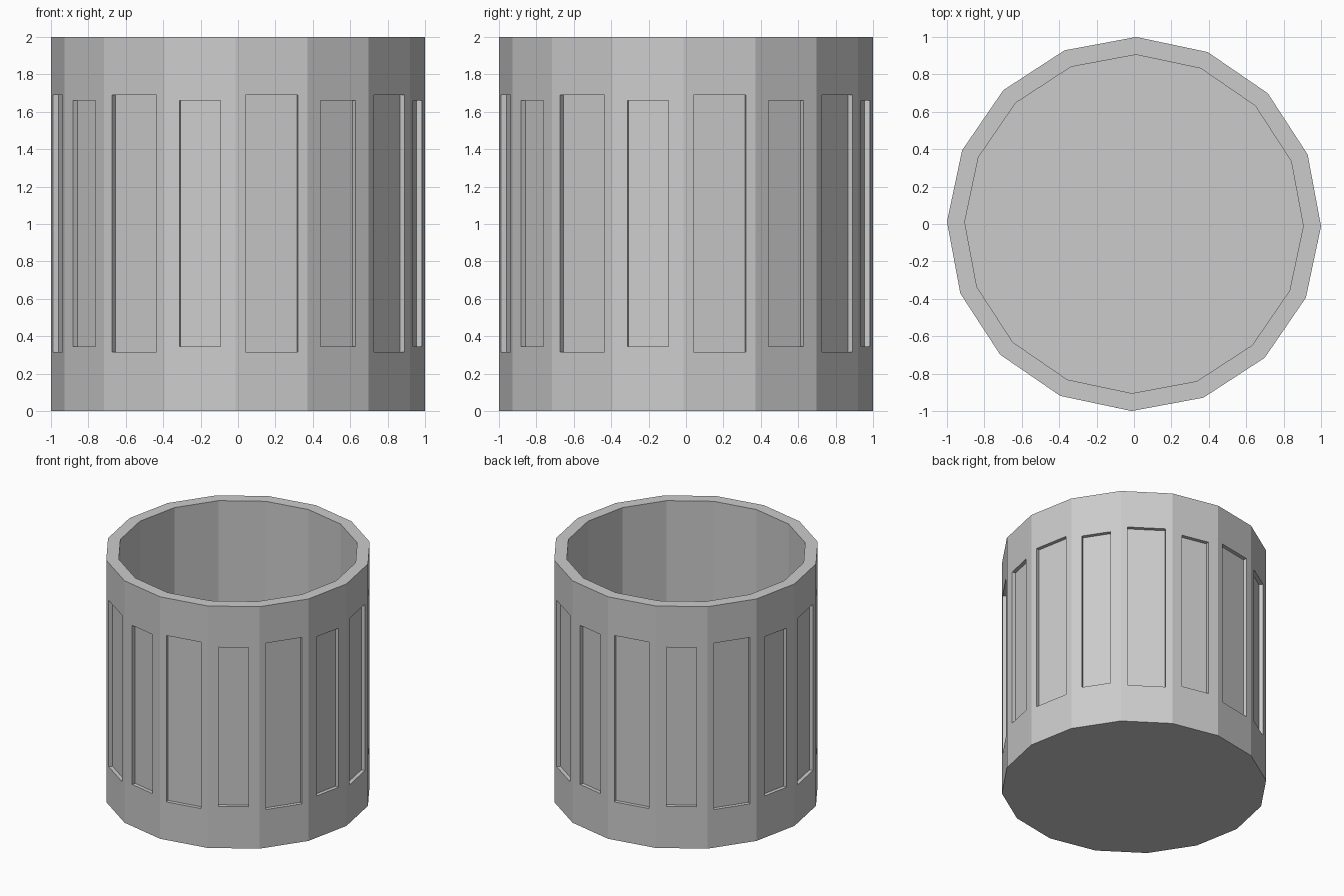
import bpy, bmesh
from math import sin, cos, pi, radians

if "Cube" in bpy.data.objects:
    bpy.data.objects.remove(bpy.data.objects["Cube"])

SIDES = 16
TURN = radians(-0.7)

bm = bmesh.new()

def ring(r, z):
    return [bm.verts.new((r * cos(TURN + 2 * pi * i / SIDES),
                          r * sin(TURN + 2 * pi * i / SIDES), z)) for i in range(SIDES)]

# Hollow cup: outer wall, rim, inner wall, floor
rings = [ring(1, 0), ring(1, 2), ring(0.905, 2), ring(0.905, 0.1)]
walls = []
for lo, hi in zip(rings, rings[1:]):
    for i in range(SIDES):
        j = (i + 1) % SIDES
        f = bm.faces.new((lo[i], lo[j], hi[j], hi[i]))
        if lo is rings[0]:
            walls.append(f)
bm.faces.new(rings[0][::-1])
bm.faces.new(rings[3])

# Alternating wide and narrow recessed panels around the outside
for i, wall in enumerate(walls):
    half_w, z0, z1 = (0.143, 0.315, 1.69) if i % 2 == 0 else (0.112, 0.345, 1.66)
    bm.normal_update()
    normal = wall.normal.copy()
    mid = wall.calc_center_median()
    across = (wall.verts[1].co - wall.verts[0].co).normalized()
    bmesh.ops.inset_individual(bm, faces=[wall], thickness=0.02)
    for v in wall.verts:
        side = 1 if (v.co - mid).dot(across) > 0 else -1
        z = z1 if v.co.z > 1 else z0
        v.co = mid + across * side * half_w
        v.co.z = z
    bmesh.ops.inset_individual(bm, faces=[wall], thickness=0)
    for v in wall.verts:
        v.co -= normal * 0.03

mesh = bpy.data.meshes.new("panelled_cup")
bm.to_mesh(mesh)
bm.free()
bpy.context.collection.objects.link(bpy.data.objects.new("panelled_cup", mesh))
